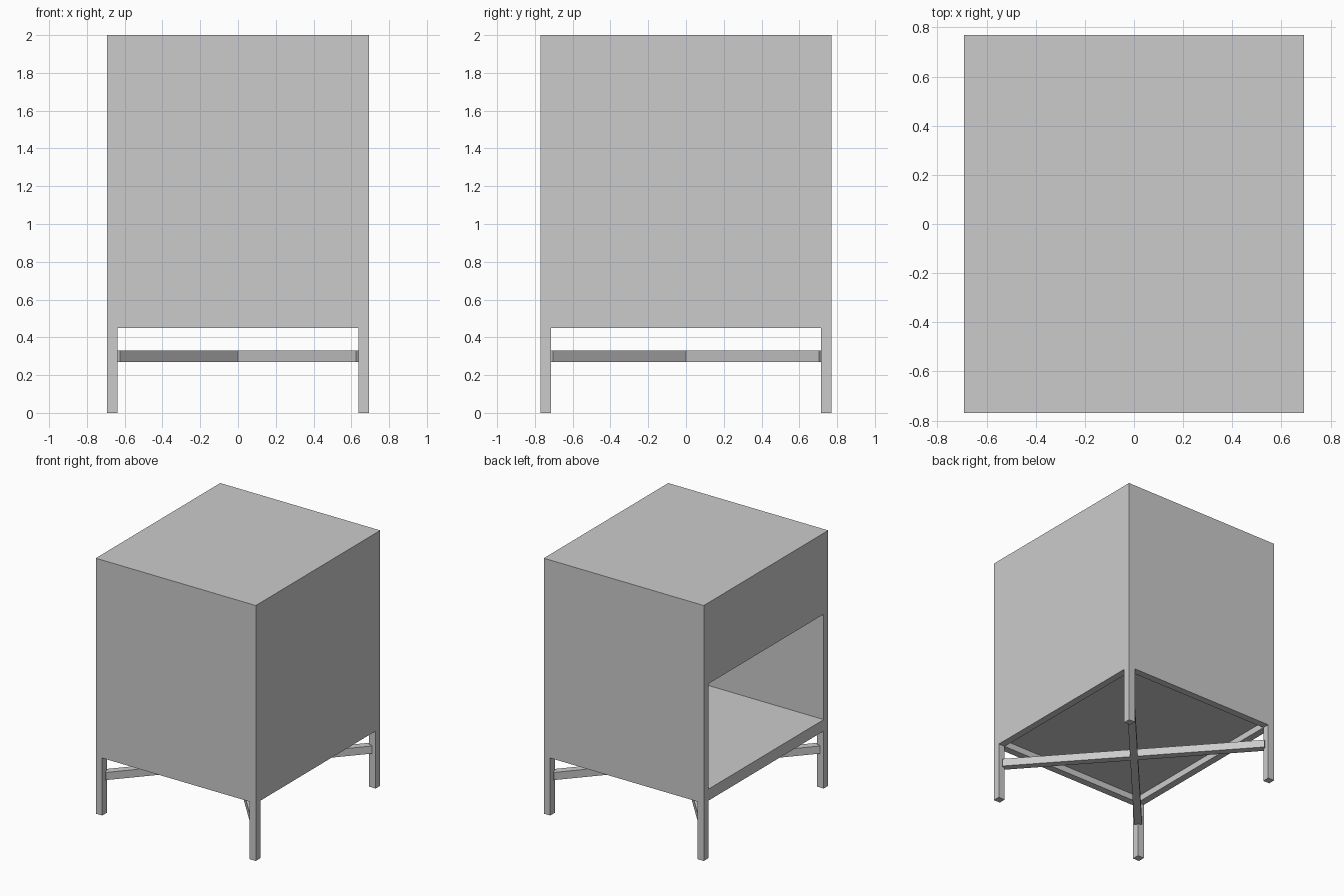
import bpy
import math

if "Cube" in bpy.data.objects:
    bpy.data.objects.remove(bpy.data.objects["Cube"])

X, Y, TOP = 0.693, 0.77, 2.0      # half width, half depth, height
T = 0.056                         # board and leg thickness
BASE, FLOOR, NICHE_TOP = 0.45, 0.54, 1.365

grey = bpy.data.materials.new("plain grey")
grey.diffuse_color = (0.6, 0.6, 0.6, 1)
grey.use_nodes = True
grey.node_tree.nodes["Principled BSDF"].inputs["Base Color"].default_value = grey.diffuse_color


def box(name, lo, hi):
    """Axis-aligned box between two corners."""
    bpy.ops.mesh.primitive_cube_add(size=1, location=[(a + b) / 2 for a, b in zip(lo, hi)])
    ob = bpy.context.object
    ob.name = name
    ob.scale = [b - a for a, b in zip(lo, hi)]
    bpy.ops.object.transform_apply(location=False, rotation=False, scale=True)
    ob.data.materials.append(grey)
    return ob


def cut(target, cutter):
    """Subtract the cutter and remove it."""
    mod = target.modifiers.new("cut", 'BOOLEAN')
    mod.operation = 'DIFFERENCE'
    mod.solver = 'EXACT'
    mod.object = cutter
    bpy.context.view_layer.objects.active = target
    bpy.ops.object.modifier_apply(modifier=mod.name)
    bpy.data.objects.remove(cutter)


# Cabinet body with an open niche on the left side and a recessed underside
body = box("cabinet_body", (-X, -Y, BASE), (X, Y, TOP))
cut(body, box("niche_cutter", (-X - 0.1, -Y + T, FLOOR), (X - T, Y - T, NICHE_TOP)))
cut(body, box("underside_cutter", (-X + T, -Y + T, BASE - 0.1), (X - T, Y - T, 0.5)))

# Four square legs at the corners
for sx, side in ((-1, "left"), (1, "right")):
    for sy, end in ((-1, "front"), (1, "back")):
        cx, cy = sx * (X - T / 2), sy * (Y - T / 2)
        box(f"{end}_{side}_leg", (cx - T / 2, cy - T / 2, 0), (cx + T / 2, cy + T / 2, BASE))

# Crossed diagonal stretchers between the legs
angle = math.atan2(Y - T, X - T)
for s, name in ((1, "stretcher_a"), (-1, "stretcher_b")):
    bar = box(name, (-0.97, -T / 2, 0.27), (0.97, T / 2, 0.33))
    bar.rotation_euler.z = s * angle
